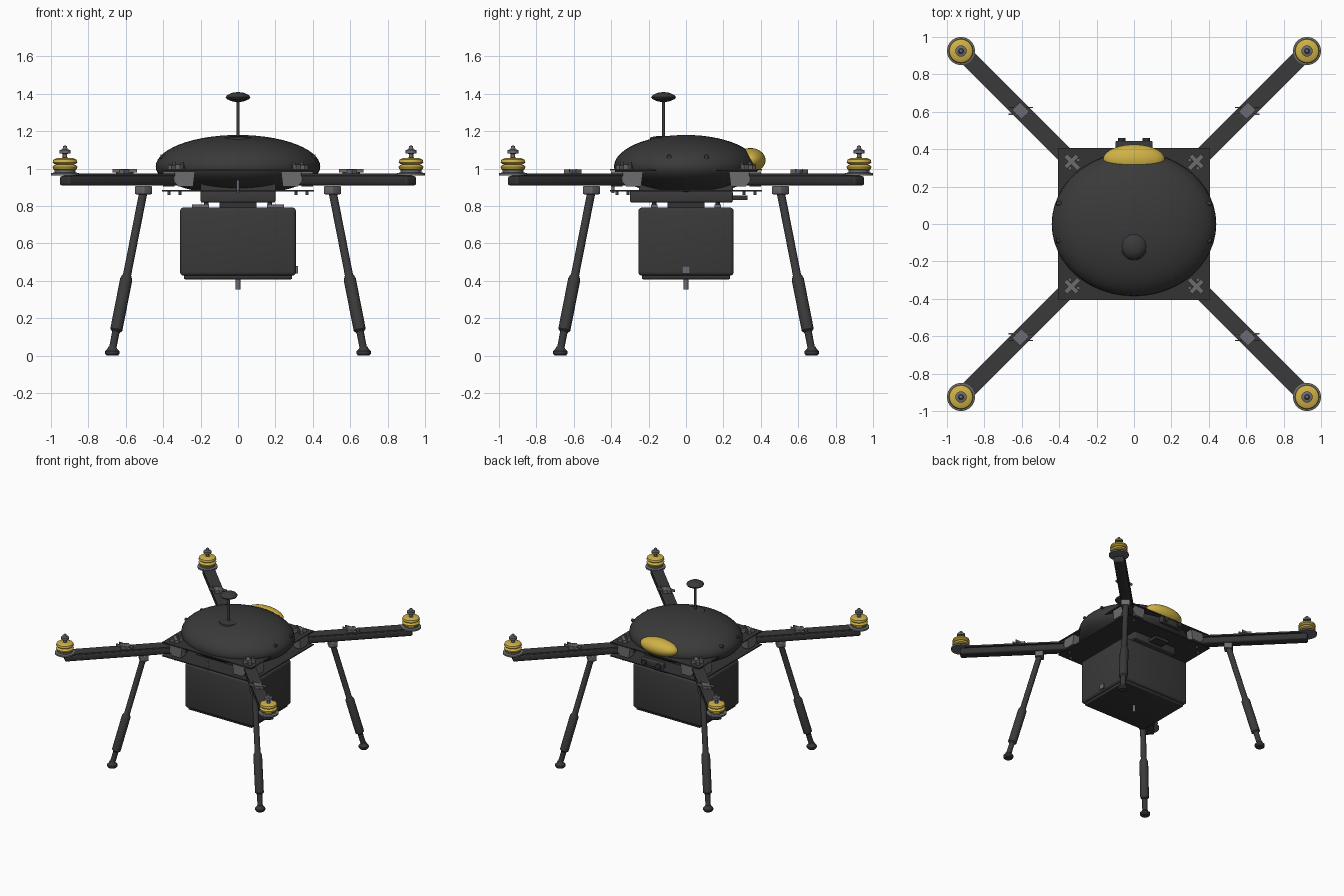
import bpy, bmesh, math
from mathutils import Vector, Matrix

cube = bpy.data.objects.get("Cube")
if cube:
    bpy.data.objects.remove(cube, do_unlink=True)


def material(name, rgb):
    m = bpy.data.materials.new(name)
    m.use_nodes = True
    m.diffuse_color = (*rgb, 1)
    m.node_tree.nodes["Principled BSDF"].inputs["Base Color"].default_value = (*rgb, 1)
    return m


SHELL = material("charcoal shell", (0.042, 0.042, 0.042))
CARBON = material("black carbon", (0.034, 0.034, 0.034))
METAL = material("grey metal", (0.15, 0.15, 0.16))
YELLOW = material("golden yellow", (0.62, 0.44, 0.06))


def finish(name, bm, mat, matrix=None, smooth=True):
    bmesh.ops.remove_doubles(bm, verts=bm.verts, dist=1e-5)
    bmesh.ops.recalc_face_normals(bm, faces=bm.faces)
    me = bpy.data.meshes.new(name)
    bm.to_mesh(me)
    bm.free()
    me.materials.append(mat)
    ob = bpy.data.objects.new(name, me)
    bpy.context.collection.objects.link(ob)
    if matrix:
        ob.matrix_world = matrix
    if smooth:
        bpy.ops.object.select_all(action="DESELECT")
        ob.select_set(True)
        bpy.context.view_layer.objects.active = ob
        bpy.ops.object.shade_smooth_by_angle(angle=math.radians(35))
    return ob


def box(name, loc, size, mat, turn=0, bevel=0):
    bm = bmesh.new()
    bmesh.ops.create_cube(bm, size=1, matrix=Matrix.Diagonal((*size, 1)))
    if bevel:
        bmesh.ops.bevel(bm, geom=bm.edges[:], offset=bevel, segments=3,
                        profile=0.5, affect="EDGES")
    mx = Matrix.Translation(loc) @ Matrix.Rotation(turn, 4, "Z")
    return finish(name, bm, mat, mx, bool(bevel))


def lathe(name, profile, loc, mat, axis=(0, 0, 1), steps=28):
    """Revolve (radius, height) points about an axis."""
    bm = bmesh.new()
    vs = [bm.verts.new((r, 0, h)) for r, h in profile]
    es = [bm.edges.new(pair) for pair in zip(vs, vs[1:])]
    bmesh.ops.spin(bm, geom=vs + es, cent=(0, 0, 0), axis=(0, 0, 1),
                   angle=math.tau, steps=steps, use_duplicate=False)
    rot = Vector(axis).to_track_quat("Z", "Y").to_matrix().to_4x4()
    return finish(name, bm, mat, Matrix.Translation(loc) @ rot)


def rod(name, start, end, r, mat, steps=14):
    d = Vector(end) - Vector(start)
    n = d.length
    return lathe(name, [(0, 0), (r, 0), (r, n), (0, n)], start, mat, d, steps)


def ellipsoid(name, loc, radii, mat, lower=None):
    bm = bmesh.new()
    bmesh.ops.create_uvsphere(bm, u_segments=48, v_segments=28, radius=1)
    for v in bm.verts:
        depth = lower if lower and v.co.z < 0 else radii[2]
        v.co = (v.co.x * radii[0], v.co.y * radii[1], v.co.z * depth)
    return finish(name, bm, mat, Matrix.Translation(loc))


def prism(name, outline, mat):
    """Join two matching loops of points into a solid."""
    bm = bmesh.new()
    a, b = [[bm.verts.new(p) for p in loop] for loop in outline]
    bm.faces.new(a)
    bm.faces.new(b)
    for i in range(len(a)):
        j = (i + 1) % len(a)
        bm.faces.new((a[i], a[j], b[j], b[i]))
    return finish(name, bm, mat, smooth=False)


# Body shell, rear pod and deck plates
ellipsoid("body_shell", (0, 0, 1.01), (0.44, 0.385, 0.17), SHELL, lower=0.15)
ellipsoid("rear_pod", (0, 0.345, 1.045), (0.165, 0.08, 0.065), YELLOW)
box("upper_plate", (0, 0, 0.993), (0.81, 0.81, 0.008), CARBON)
box("lower_plate", (0, 0, 0.883), (0.81, 0.81, 0.008), CARBON)
for sx in (-1, 1):
    for y in (-0.09, 0.11):
        rod("shell_port", (sx * 0.37, y, 1.06), (sx * 0.415, y, 1.063), 0.012, CARBON)

# Antenna
lathe("antenna_base", [(0, 0), (0.075, 0), (0.07, 0.018), (0.03, 0.025), (0, 0.025)],
      (0, -0.12, 1.15), SHELL)
rod("antenna_mast", (0, -0.12, 1.16), (0, -0.12, 1.37), 0.009, SHELL)
lathe("antenna_disc", [(0, 0), (0.03, 0.004), (0.06, 0.017), (0.066, 0.027),
                       (0.06, 0.036), (0.035, 0.05), (0, 0.055)],
      (0, -0.12, 1.355), SHELL)

# Underside hub and rear connectors
box("hub", (0, -0.025, 0.85), (0.4, 0.55, 0.062), SHELL, bevel=0.01)
box("hub_core", (0, 0, 0.91), (0.4, 0.5, 0.05), SHELL)
box("hub_connector", (0, 0.29, 0.845), (0.12, 0.08, 0.025), CARBON)
box("rear_camera_bar", (0, 0.425, 0.94), (0.2, 0.04, 0.05), SHELL, bevel=0.008)
for sx in (-1, 1):
    rod("rear_lens", (sx * 0.065, 0.44, 0.94), (sx * 0.065, 0.46, 0.94), 0.02, CARBON)
rod("front_pin", (0, -0.39, 0.87), (0, -0.39, 0.94), 0.008, METAL)

# Payload case
box("payload_case", (0, 0, 0.61), (0.62, 0.51, 0.365), SHELL, bevel=0.02)
box("payload_base", (0, 0, 0.421), (0.58, 0.47, 0.025), CARBON, bevel=0.006)
box("payload_latch", (0.312, 0, 0.46), (0.018, 0.045, 0.04), METAL)
rod("payload_sensor", (0, 0, 0.355), (0, 0, 0.42), 0.013, METAL)
box("payload_neck", (0, 0, 0.805), (0.2, 0.2, 0.04), CARBON)
for sx in (-1, 1):
    for sy in (-1, 1):
        box("payload_clip", (sx * 0.2, sy * 0.17, 0.8), (0.09, 0.035, 0.018), METAL)
        rod("payload_hanger", (sx * 0.17, sy * 0.17, 0.79),
            (sx * 0.17, sy * 0.17, 0.84), 0.012, CARBON)

# Four corners: arm, motor, brackets and leg
LEG = [(0, 0), (0.022, 0), (0.022, 0.465), (0.027, 0.475), (0.033, 0.49), (0.033, 0.77),
       (0.022, 0.78), (0.02, 0.79), (0.02, 0.87), (0, 0.87)]
FOOT = [(0, 0), (0.03, 0), (0.038, 0.01), (0.038, 0.024), (0.026, 0.036), (0.02, 0.05), (0, 0.05)]
MOTOR = [(0, 0), (0.05, 0), (0.064, 0.01), (0.066, 0.022), (0.058, 0.03), (0.048, 0.033),
         (0.058, 0.037), (0.066, 0.045), (0.062, 0.06), (0.045, 0.068), (0, 0.068)]
SHAFT = [(0, 0), (0.022, 0), (0.02, 0.012), (0.012, 0.014), (0.012, 0.034), (0.03, 0.037),
         (0.03, 0.054), (0.014, 0.058), (0.01, 0.075), (0, 0.08)]

for sx in (-1, 1):
    for sy in (-1, 1):
        tag = ("_front" if sy < 0 else "_back") + ("_left" if sx > 0 else "_right")
        turn = math.atan2(sy, sx)

        def at(d, z):
            return Vector((sx * d, sy * d, z))

        def span(a, b):
            return abs(b - a) * math.sqrt(2)

        box("arm" + tag, at(0.6, 0.935), (span(0.27, 0.93), 0.08, 0.052), CARBON, turn, 0.014)
        box("arm_strip" + tag, at(0.6, 0.967), (span(0.3, 0.9), 0.09, 0.012), SHELL, turn)

        # Motor
        lathe("motor_mount" + tag, [(0, 0), (0.075, 0), (0.075, 0.012), (0.055, 0.016),
                                    (0.055, 0.03), (0, 0.03)], at(0.925, 0.964), METAL)
        lathe("motor" + tag, MOTOR, at(0.925, 0.988), YELLOW)
        lathe("motor_shaft" + tag, SHAFT, at(0.925, 1.045), METAL, steps=16)

        # Folding hinge on the arm
        box("hinge" + tag, at(0.605, 0.983), (0.07, 0.06, 0.026), METAL, turn)
        for dy in (-0.018, 0.018):
            box("hinge_plate" + tag, at(0.605, 0.988) + Vector((0, dy, 0)),
                (0.13, 0.007, 0.018), METAL)

        # Bracket and screws on the deck
        box("deck_bracket" + tag, at(0.33, 1.008), (0.1, 0.025, 0.022), METAL, turn)
        box("deck_crossbar" + tag, at(0.335, 1.008), (0.022, 0.09, 0.03), METAL, turn)
        for d in (-0.022, 0.022):
            p = at(0.32, 1.0) + Vector((d, -d * sx * sy, 0))
            rod("deck_screw" + tag, p, p + Vector((0, 0, 0.035)), 0.01, METAL, 8)

        # Tapered clamps between the plates on both sides of the arm
        for swap in (False, True):
            def corner(u, v, z):
                return (sx * v, sy * u, z) if swap else (sx * u, sy * v, z)
            side = [(0.23, 0.985), (0.34, 0.985), (0.345, 0.935), (0.32, 0.905), (0.24, 0.905)]
            prism("arm_clamp" + tag,
                  [[corner(u, v, z) for u, z in side] for v in (0.34, 0.4)], METAL)
            foot = Vector(corner(0.31, 0.37, 0.86))
            rod("plate_screw" + tag, foot, foot + Vector((0, 0, 0.025)), 0.008, METAL, 8)

        # Landing leg
        box("leg_clamp" + tag, at(0.505, 0.885), (0.065, 0.07, 0.045), METAL, turn, 0.006)
        lathe("leg" + tag, LEG, at(0.505, 0.88), SHELL, at(0.672, 0.03) - at(0.505, 0.88), 20)
        lathe("foot" + tag, FOOT, at(0.672, 0), SHELL, steps=20)
